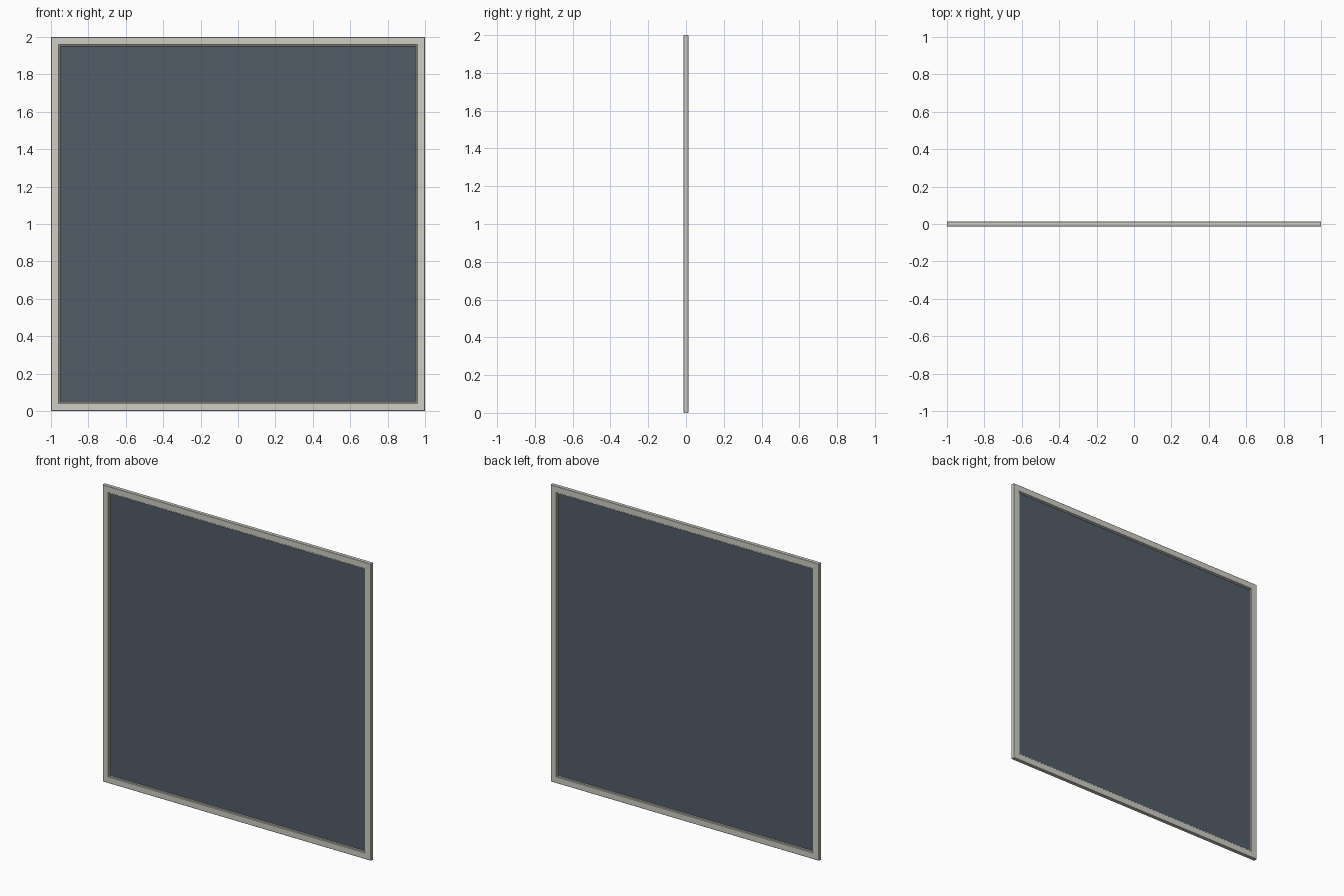
import bpy, bmesh

if "Cube" in bpy.data.objects:
    bpy.data.objects.remove(bpy.data.objects["Cube"])

def material(name, rgb):
    m = bpy.data.materials.new(name)
    m.diffuse_color = (*rgb, 1)
    m.use_nodes = True
    m.node_tree.nodes["Principled BSDF"].inputs["Base Color"].default_value = m.diffuse_color
    return m

def swept_frame(name, profile, mat):
    """Sweep a closed (inset, y) profile round the 2 x 2 square with mitred corners."""
    bm = bmesh.new()
    rings = []
    for sx, sz in ((-1, -1), (1, -1), (1, 1), (-1, 1)):
        rings.append([bm.verts.new((sx * (1 - d), y, 1 + sz * (1 - d))) for d, y in profile])
    n = len(profile)
    for i in range(4):
        a, b = rings[i], rings[(i + 1) % 4]
        for j in range(n):
            k = (j + 1) % n
            bm.faces.new((a[j], b[j], b[k], a[k]))
    bmesh.ops.recalc_face_normals(bm, faces=bm.faces)
    me = bpy.data.meshes.new(name)
    bm.to_mesh(me)
    bm.free()
    ob = bpy.data.objects.new(name, me)
    bpy.context.collection.objects.link(ob)
    me.materials.append(mat)
    return ob

frame_mat = material("pale_frame", (0.62, 0.62, 0.56))
glass_mat = material("dark_glass", (0.085, 0.11, 0.14))

# Outer frame with softened edges
half = [(0.0, 0.011), (0.002, 0.013), (0.041, 0.013), (0.043, 0.011)]
swept_frame("outer_frame", half + [(d, -y) for d, y in reversed(half)], frame_mat)

# Thin stepped bead holding the pane
bead = [(0.042, 0.008), (0.048, 0.008), (0.050, 0.006)]
swept_frame("glazing_bead", bead + [(d, -y) for d, y in reversed(bead)], frame_mat)

# Flat pane, tucked into the bead
bpy.ops.mesh.primitive_cube_add(size=1, location=(0, 0, 1))
pane = bpy.context.object
pane.name = "pane"
pane.scale = (1.904, 0.006, 1.904)
pane.data.materials.append(glass_mat)
